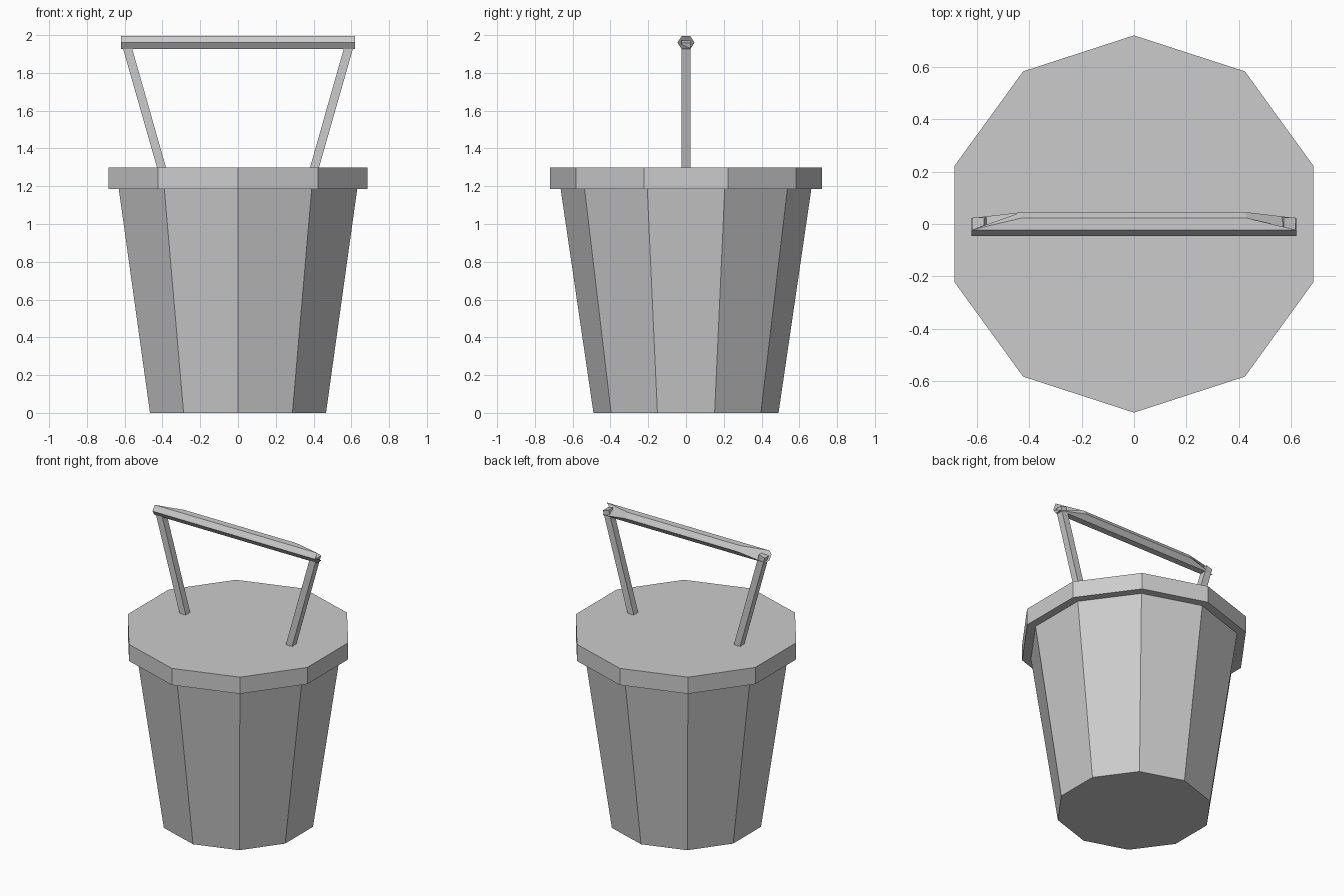
import bpy, bmesh
from math import sin, cos, pi
from mathutils import Vector

if "Cube" in bpy.data.objects:
    bpy.data.objects.remove(bpy.data.objects["Cube"], do_unlink=True)

grey = bpy.data.materials.new("plain_grey")
grey.use_nodes = True
colour = (0.6, 0.6, 0.6, 1)
grey.diffuse_color = colour
grey.node_tree.nodes["Principled BSDF"].inputs["Base Color"].default_value = colour


def loft(name, rings):
    """Flat-shaded solid through equal-sized rings of points, capped at both ends."""
    bm = bmesh.new()
    loops = [[bm.verts.new(p) for p in ring] for ring in rings]
    n = len(loops[0])
    for a, b in zip(loops, loops[1:]):
        for i in range(n):
            j = (i + 1) % n
            bm.faces.new((a[i], a[j], b[j], b[i]))
    bm.faces.new(loops[0][::-1])
    bm.faces.new(loops[-1])
    bmesh.ops.recalc_face_normals(bm, faces=bm.faces)
    mesh = bpy.data.meshes.new(name)
    bm.to_mesh(mesh)
    bm.free()
    mesh.materials.append(grey)
    obj = bpy.data.objects.new(name, mesh)
    bpy.context.collection.objects.link(obj)
    return obj


def decagon(radius, z):
    return [(radius * sin(i * pi / 5), radius * cos(i * pi / 5), z) for i in range(10)]


# Tapered bucket body and wider rim
RIM_LOW, RIM_TOP = 1.185, 1.3
loft("bucket_body", [decagon(0.49, 0), decagon(0.665, RIM_LOW + 0.01)])
loft("bucket_rim", [decagon(0.72, RIM_LOW), decagon(0.72, RIM_TOP)])

# Square struts leaning outwards from the rim
for side, label in ((1, "left"), (-1, "right")):
    foot = Vector((side * 0.391, 0, 1.25))
    head = Vector((side * 0.595, 0, 1.965))
    across = (head - foot).normalized().cross(Vector((0, 1, 0))) * 0.023
    depth = Vector((0, 0.024, 0))
    corners = [across + depth, across - depth, -across - depth, -across + depth]
    loft(label + "_handle_strut", [[p + c for c in corners] for p in (foot, head)])

# Hexagonal grip whose upper rear edges are cut short at both ends
GRIP_R, GRIP_Z = 0.045, 1.96


def grip_end(side):
    ring = []
    for i in range(6):
        a = i * pi / 3
        x = 0.43 if i < 2 else 0.62
        ring.append((side * x, GRIP_R * cos(a), GRIP_Z + 0.04 * sin(a)))
    return ring


loft("handle_grip", [grip_end(-1), grip_end(1)])
